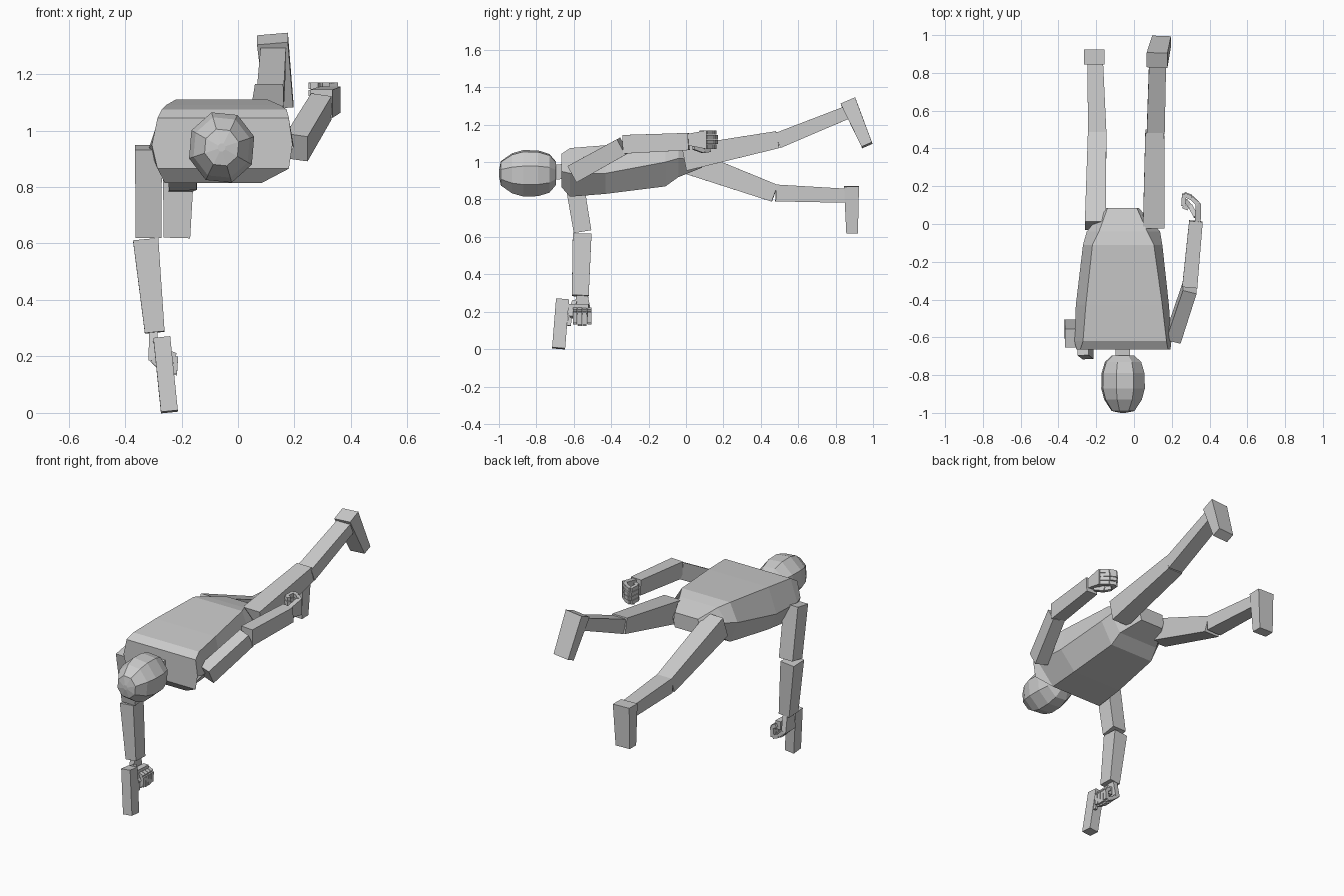
import bpy, bmesh, math
from mathutils import Vector

X, Y, Z = Vector((1, 0, 0)), Vector((0, 1, 0)), Vector((0, 0, 1))


def loft(name, rings):
    """Skin a list of equal-length closed rings and cap both ends."""
    bm = bmesh.new()
    vr = [[bm.verts.new(p) for p in r] for r in rings]
    n = len(rings[0])
    for r0, r1 in zip(vr, vr[1:]):
        for i in range(n):
            j = (i + 1) % n
            bm.faces.new((r0[i], r0[j], r1[j], r1[i]))
    bm.faces.new(vr[0])
    bm.faces.new(vr[-1])
    bmesh.ops.recalc_face_normals(bm, faces=bm.faces)
    me = bpy.data.meshes.new(name)
    bm.to_mesh(me)
    bm.free()
    ob = bpy.data.objects.new(name, me)
    bpy.context.collection.objects.link(ob)
    return ob


def beam(name, a, b, sa, sb=None, ref=X):
    """Tapered box from a to b; sizes are (width along ref, thickness)."""
    a, b = Vector(a), Vector(b)
    d = (b - a).normalized()
    v = d.cross(ref).normalized()
    u = v.cross(d)
    rings = []
    for c, (w, t) in ((a, sa), (b, sb or sa)):
        rings.append([c + u * sx * w / 2 + v * sy * t / 2
                      for sx, sy in ((-1, -1), (1, -1), (1, 1), (-1, 1))])
    return loft(name, rings)


def hand(side, wrist, fwd, curl, stack, thumb):
    """Palm, four hooked fingers side by side, and a thumb."""
    w = Vector(wrist)

    def at(f, c, s=0.0):
        return w + fwd * f + curl * c + stack * s

    beam(side + "_palm", at(-.005, 0), at(.10, -.002), (.06, .03), (.10, .03), stack)
    for i in range(4):
        s = (i - 1.5) * .0255
        reach = .006 if i in (1, 2) else 0
        pts = [at(.095, -.002, s), at(.128 + reach, .035, s),
               at(.145 + reach, .072, s), at(.085, .078, s), at(.07, .05, s)]
        for k, (p, q) in enumerate(zip(pts, pts[1:])):
            beam(f"{side}_finger_{i + 1}_{k + 1}", p, q, (.023, .024), (.022, .02), stack)
    beam(side + "_thumb_base", at(.03, .01, thumb * .04), at(.085, .04, thumb * .06), (.025, .025), ref=stack)
    beam(side + "_thumb_tip", at(.085, .04, thumb * .06), at(.115, .065, thumb * .055), (.022, .022), ref=stack)


# Torso: y, then (x0, x1, z) for top, middle and bottom edges
sections = [
    (-.665, (-.285, .180, 1.045), (-.305, .193, .95), (-.285, .180, .865)),
    (-.620, (-.270, .172, 1.075), (-.315, .198, .94), (-.260, .085, .815)),
    (-.430, (-.255, .150, 1.090), (-.308, .185, .94), (-.250, .085, .830)),
    (-.110, (-.220, .105, 1.110), (-.270, .150, 1.0), (-.220, .075, .870)),
    (-.040, (-.185, .070, 1.095), (-.250, .138, 1.02), (-.200, .070, .920)),
    (.085, (-.140, .015, 1.060), (-.150, .025, 1.01), (-.140, .015, .970)),
]
loft("torso", [[(t[0], y, t[2]), (t[1], y, t[2]), (m[1], y, m[2]),
                (b[1], y, b[2]), (b[0], y, b[2]), (m[0], y, m[2])]
               for y, t, m, b in sections])

# Head and neck
profile = [(-1.0, .015), (-.99, .068), (-.93, .112), (-.87, .13),
           (-.79, .128), (-.73, .108), (-.695, .065)]
loft("head", [[(-.058 + .93 * r * math.cos(k * math.pi / 4 + .3), y,
                .94 + r * math.sin(k * math.pi / 4 + .3)) for k in range(8)]
              for y, r in profile])
beam("neck", (-.06, -.74, .945), (-.06, -.64, .95), (.075, .08))

# Lowered arm
beam("lowered_upper_arm", (-.317, -.605, .94), (-.317, -.553, .628), (.095, .10), (.092, .095))
beam("lowered_forearm", (-.327, -.555, .614), (-.295, -.565, .285), (.09, .10), (.07, .09))
hand("lowered", (-.30, -.555, .285), -Z, X, Y, -1)

# Held block with grip and guard
beam("held_block", (-.270, -.660, .266), (-.243, -.681, .004), (.06, .07))
beam("held_block_grip", (-.262, -.64, .215), (-.255, -.52, .215), (.035, .05))
beam("held_block_guard", (-.25, -.615, .225), (-.235, -.625, .125), (.015, .02))

# Raised arm
beam("raised_upper_arm", (.208, -.60, .94), (.295, -.338, 1.085), (.08, .10), (.075, .095))
beam("raised_forearm", (.295, -.335, 1.095), (.328, .015, 1.11), (.08, .10), (.072, .092))
hand("raised", (.338, .01, 1.12), Y, -X, Z, -1)

# Legs: raised, then lowered
beam("raised_thigh", (.105, -.01, 1.02), (.11, .49, 1.12), (.115, .135), (.10, .092))
beam("raised_shin", (.115, .49, 1.115), (.125, .86, 1.265), (.095, .085), (.09, .07))
beam("raised_foot", (.122, .867, 1.325), (.146, .968, 1.09), (.11, .085), (.10, .06))
beam("lowered_thigh", (-.205, -.01, 1.01), (-.195, .475, .833), (.11, .135), (.098, .095))
beam("lowered_shin", (-.195, .48, .835), (-.205, .86, .82), (.098, .09), (.082, .075))
beam("lowered_foot", (-.21, .885, .87), (-.217, .888, .62), (.11, .08), (.095, .062))
